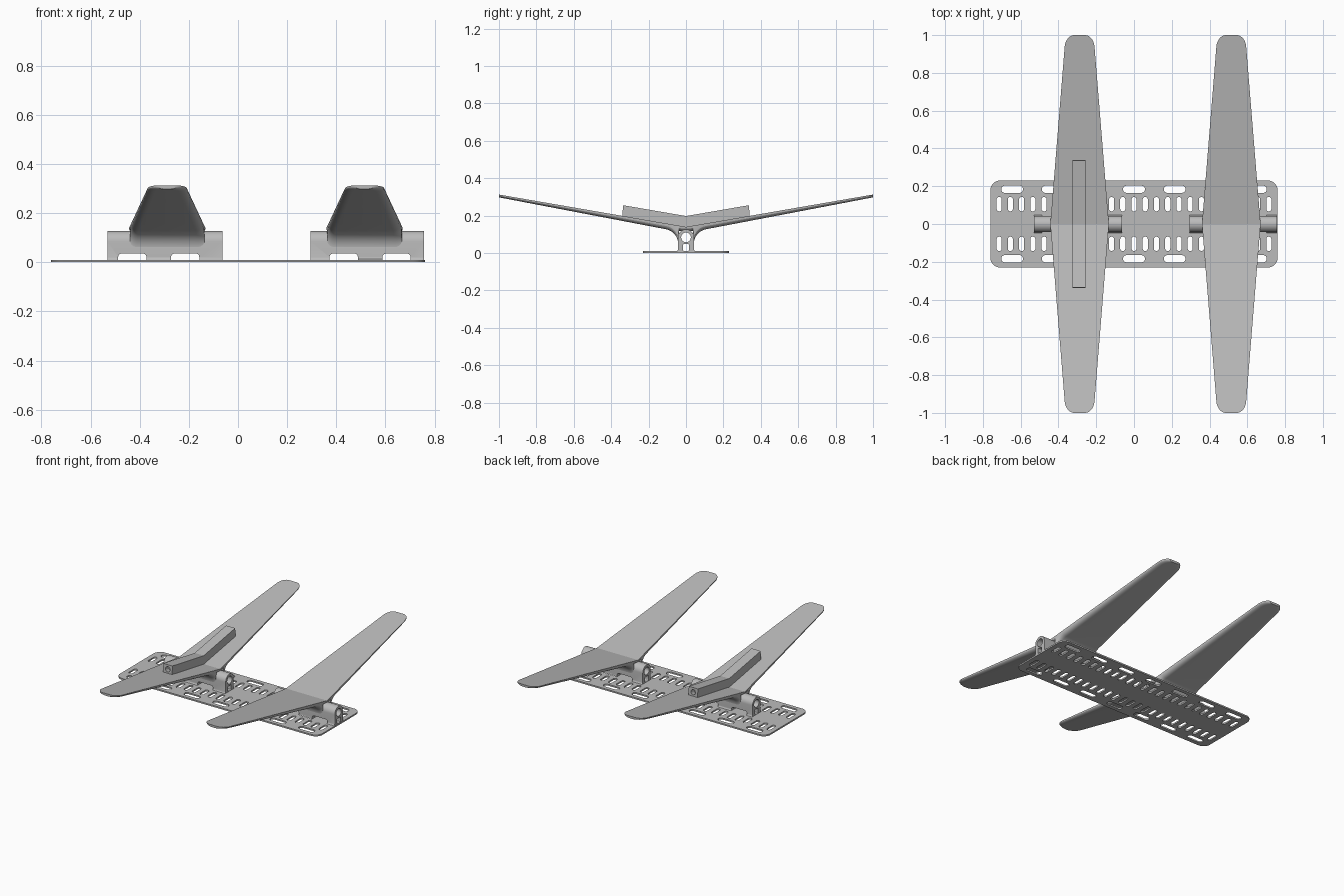
import bpy, bmesh
from math import sin, cos, pi, sqrt, radians
from mathutils import Matrix, Vector

if "Cube" in bpy.data.objects:
    bpy.data.objects.remove(bpy.data.objects["Cube"])

grey = bpy.data.materials.new("plain grey")
grey.use_nodes = True
grey.diffuse_color = (0.5, 0.5, 0.5, 1)
grey.node_tree.nodes["Principled BSDF"].inputs["Base Color"].default_value = (0.5, 0.5, 0.5, 1)

# Extrusion frames: profile axes to world axes
ALONG_X = Matrix(((0, 0, 1, 0), (1, 0, 0, 0), (0, 1, 0, 0), (0, 0, 0, 1)))
ALONG_Y = Matrix(((1, 0, 0, 0), (0, 0, -1, 0), (0, 1, 0, 0), (0, 0, 0, 1)))
ALONG_Z = Matrix.Identity(4)


def finish(name, bm):
    bmesh.ops.recalc_face_normals(bm, faces=bm.faces)
    mesh = bpy.data.meshes.new(name)
    bm.to_mesh(mesh)
    bm.free()
    mesh.materials.clear()
    mesh.materials.append(grey)
    ob = bpy.data.objects.new(name, mesh)
    bpy.context.collection.objects.link(ob)
    return ob


def smooth(ob, angle=18):
    bpy.ops.object.select_all(action='DESELECT')
    ob.select_set(True)
    bpy.context.view_layer.objects.active = ob
    bpy.ops.object.shade_smooth_by_angle(angle=radians(angle))


def prism(name, loops, depth, frame, offset=(0, 0, 0)):
    """Extrude an outline with holes by depth, centred on offset."""
    cu = bpy.data.curves.new(name, 'CURVE')
    cu.dimensions, cu.fill_mode, cu.extrude = '2D', 'BOTH', depth / 2
    for loop in loops:
        sp = cu.splines.new('POLY')
        sp.points.add(len(loop) - 1)
        for p, (a, b) in zip(sp.points, loop):
            p.co = (a, b, 0, 1)
        sp.use_cyclic_u = True
    tmp = bpy.data.objects.new(name + "_curve", cu)
    bpy.context.collection.objects.link(tmp)
    bpy.context.view_layer.update()
    mesh = bpy.data.meshes.new_from_object(tmp.evaluated_get(bpy.context.evaluated_depsgraph_get()))
    bm = bmesh.new()
    bm.from_mesh(mesh)
    bpy.data.objects.remove(tmp)
    bpy.data.curves.remove(cu)
    bpy.data.meshes.remove(mesh)
    bmesh.ops.remove_doubles(bm, verts=bm.verts, dist=1e-5)
    for f in bm.faces:
        f.material_index = 0
    bm.transform(Matrix.Translation(offset) @ frame)
    return finish(name, bm)


def round_rect(cx, cy, w, h, r, n=6):
    pts = []
    for k, (sx, sy) in enumerate(((1, 1), (-1, 1), (-1, -1), (1, -1))):
        for i in range(n + 1):
            a = (k + i / n) * pi / 2
            p = (cx + sx * (w / 2 - r) + r * cos(a), cy + sy * (h / 2 - r) + r * sin(a))
            if not pts or (Vector(p) - Vector(pts[-1])).length > 1e-4:
                pts.append(p)
    return pts


def cut(ob, cutter):
    cutter.hide_render = True
    mod = ob.modifiers.new("cut", 'BOOLEAN')
    mod.object, mod.operation, mod.solver = cutter, 'DIFFERENCE', 'EXACT'
    bpy.context.view_layer.objects.active = ob
    bpy.ops.object.modifier_apply(modifier=mod.name)
    bpy.data.objects.remove(cutter)


# Slotted base plate
loops = [round_rect(0, 0, 1.52, 0.46, 0.05, 8)]
for s in (-1, 1):
    loops += [round_rect(0.215 * i, s * 0.184, 0.115, 0.038, 0.018) for i in range(-3, 4)]
    loops += [round_rect(0.0595 * i, s * 0.105, 0.027, 0.076, 0.013) for i in range(-12, 13)]
smooth(prism("base_plate", loops, 0.01, ALONG_Z, (0, 0, 0.005)), 30)


# Arched pivot block with a through bore, a channel and two foot gaps
def pivot_block(name, x0, x1, gaps):
    half, zc, n = 0.043, 0.084, 20
    arch = [(half * cos(pi * i / n), zc + half * sin(pi * i / n)) for i in range(n + 1)]
    flare = [(0.055 - 0.012 * sin(a), 0.02 - 0.012 * cos(a)) for a in (0, pi / 6, pi / 3, pi / 2)]
    outline = flare + arch + [(-y, z) for y, z in reversed(flare)]
    bore = [(0.026 * cos(2 * pi * i / 24), zc + 0.026 * sin(2 * pi * i / 24)) for i in range(24)]
    channel = round_rect(0, 0.03, 0.034, 0.036, 0.005, 3)
    block = prism(name, [outline, bore, channel], x1 - x0, ALONG_X, ((x0 + x1) / 2, 0, 0))
    for g in gaps:
        cut(block, prism("gap_cutter", [round_rect(g, 0.015, 0.115, 0.04, 0.014)], 0.3, ALONG_Y))
    smooth(block, 30)


# Wing lofted along y, with its underside sweeping down into the block
def wing(name, cx):
    R, half = 0.08, 0.042
    slope_b, base_b = 0.191, 0.107
    end_y = half + R * (1 - 0.187)
    zc = base_b + slope_b * end_y - R * 0.982
    side = [(0, 0.118), (0.037, 0.118)]
    for i in range(10):
        a = radians(79.2) * i / 9
        side.append((half + R * (1 - cos(a)), zc + R * sin(a)))
    side += [(y, base_b + slope_b * y) for y in (0.25, 0.5, 0.75, 0.94)]
    for i in range(1, 9):
        y = 0.94 + 0.06 * sin(pi / 2 * i / 8)
        side.append((y, base_b + slope_b * y))
    stations = [(-y, b) for y, b in reversed(side[1:])] + side
    bm = bmesh.new()
    rings = []
    for y, bot in stations:
        d = abs(y)
        top = 0.14 + 0.173 * d
        hw = 0.155 - 0.081 * d
        if d > 0.94:
            hw -= 0.045 * (1 - sqrt(max(0, 1 - ((d - 0.94) / 0.06) ** 2)))
        c, h = min(0.03, hw * 0.6), min(0.75 * (top - bot), 0.025)
        edge = [(hw, top)]
        for i in range(7):
            a = pi / 2 * i / 6
            edge.append((hw - c * (1 - cos(a)), bot + h * (1 - sin(a))))
        ring = edge + [(-x, z) for x, z in reversed(edge)]
        rings.append([bm.verts.new((cx + x, y, z)) for x, z in ring])
    for r0, r1 in zip(rings, rings[1:]):
        for i in range(len(r0)):
            j = (i + 1) % len(r0)
            bm.faces.new((r0[i], r0[j], r1[j], r1[i]))
    bm.faces.new(rings[0])
    bm.faces.new(rings[-1])
    smooth(finish(name, bm))


pivot_block("right_pivot_block", -0.53, -0.063, (-0.43, -0.215))
pivot_block("left_pivot_block", 0.295, 0.757, (0.43, 0.645))
wing("right_wing", -0.288)
wing("left_wing", 0.515)

# Bent rail on the right wing, with a socket in each end
rail = prism("bent_rail", [[(-0.34, 0.19), (0, 0.132), (0.34, 0.19), (0.337, 0.256),
                            (0, 0.198), (-0.337, 0.256)]], 0.068, ALONG_X, (-0.291, 0, 0))
for s in (-1, 1):
    bm = bmesh.new()
    spin = Matrix.Rotation(radians(90 + s * 9.7), 4, 'X')
    bmesh.ops.create_cone(bm, cap_ends=True, segments=20, radius1=0.017, radius2=0.017, depth=0.08,
                          matrix=Matrix.Translation((-0.291, s * 0.34, 0.226)) @ spin)
    cut(rail, finish("socket_cutter", bm))
smooth(rail)
